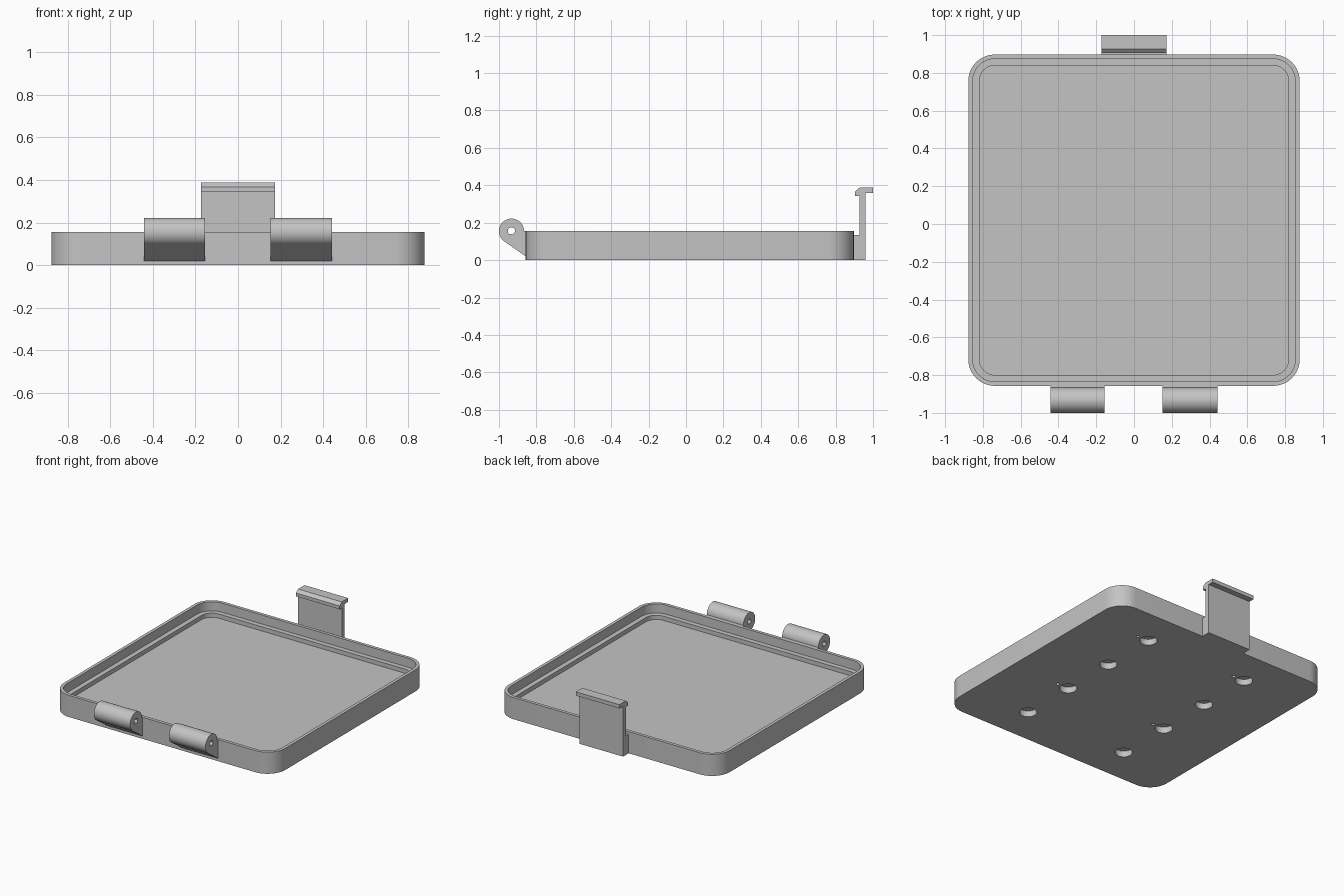
import bpy, bmesh, math

if "Cube" in bpy.data.objects:
    bpy.data.objects.remove(bpy.data.objects["Cube"], do_unlink=True)

grey = bpy.data.materials.new("plain grey")
grey.use_nodes = True
grey.diffuse_color = (0.55, 0.55, 0.55, 1)
grey.node_tree.nodes["Principled BSDF"].inputs["Base Color"].default_value = (0.55, 0.55, 0.55, 1)

TRAY_Y = 0.02        # tray centre along y
HALF = 0.877         # half width of the tray
CORNER = 0.14        # outer corner radius


def finish(name, bm, smooth=True):
    """Turn a bmesh into a shaded object."""
    bmesh.ops.recalc_face_normals(bm, faces=bm.faces)
    mesh = bpy.data.meshes.new(name)
    bm.to_mesh(mesh)
    bm.free()
    obj = bpy.data.objects.new(name, mesh)
    bpy.context.collection.objects.link(obj)
    mesh.materials.append(grey)
    if smooth:
        shade(obj)
    return obj


def shade(obj):
    bpy.ops.object.select_all(action='DESELECT')
    obj.select_set(True)
    bpy.context.view_layer.objects.active = obj
    bpy.ops.object.shade_smooth_by_angle(angle=math.radians(30))


def bridge(bm, a, b):
    for i in range(len(a)):
        j = (i + 1) % len(a)
        bm.faces.new((a[i], a[j], b[j], b[i]))


def rounded_square(bm, inset, z, steps=12):
    """Ring of vertices around a rounded square."""
    centre, radius = HALF - CORNER, CORNER - inset
    ring = []
    for quarter in range(4):
        mid = math.radians(45 + 90 * quarter)
        cx = math.copysign(centre, math.cos(mid))
        cy = math.copysign(centre, math.sin(mid)) + TRAY_Y
        for k in range(steps + 1):
            a = math.radians(90 * quarter + 90 * k / steps)
            ring.append(bm.verts.new((cx + radius * math.cos(a), cy + radius * math.sin(a), z)))
    return ring


# Tray: outer wall, rim, inner wall, ledge and floor
bm = bmesh.new()
section = [(0, 0), (0, 0.155), (0.023, 0.155), (0.023, 0.09), (0.058, 0.09), (0.058, 0.06)]
rings = [rounded_square(bm, inset, z) for inset, z in section]
for lower, upper in zip(rings, rings[1:]):
    bridge(bm, lower, upper)
bm.faces.new(rings[0])
bm.faces.new(rings[-1])
tray = finish("tray", bm, smooth=False)


# Round pockets and small release holes under the tray
def add_pocket(bm, x, y, radius, depth, sides):
    rings = []
    for z in (-0.05, depth):
        rings.append([bm.verts.new((x + radius * math.cos(math.tau * i / sides),
                                    y + radius * math.sin(math.tau * i / sides), z))
                      for i in range(sides)])
        bm.faces.new(rings[-1])
    bridge(bm, *rings)


bm = bmesh.new()
for x in (-0.405, 0.405):
    for row in range(4):
        y = TRAY_Y + 0.405 * (row - 1.5)
        add_pocket(bm, x, y, 0.057, 0.043, 32)
        if row % 2:
            add_pocket(bm, x + 0.088, y, 0.012, 0.043, 12)
cutter = finish("pocket_cutter", bm, smooth=False)
cutter.hide_render = True
cut = tray.modifiers.new("pockets", 'BOOLEAN')
cut.operation = 'DIFFERENCE'
cut.solver = 'EXACT'
cut.object = cutter
bpy.context.view_layer.objects.active = tray
tray.select_set(True)
bpy.ops.object.modifier_apply(modifier=cut.name)
bpy.data.objects.remove(cutter, do_unlink=True)
shade(tray)


# Hinge knuckles: teardrop section with a pin hole
def knuckle(name, x0, x1):
    cy, cz, radius, pin = -0.933, 0.155, 0.067, 0.02
    outline = [(-0.857, 0.02), (-0.857, cz)]
    for k in range(29):
        a = math.radians(234 * k / 28)
        outline.append((cy + radius * math.cos(a), cz + radius * math.sin(a)))
    bm = bmesh.new()
    ends = []
    for x in (x0, x1):
        outer, inner = [], []
        for y, z in outline:
            a = math.atan2(z - cz, y - cy)
            outer.append(bm.verts.new((x, y, z)))
            inner.append(bm.verts.new((x, cy + pin * math.cos(a), cz + pin * math.sin(a))))
        bridge(bm, outer, inner)
        ends.append((outer, inner))
    for first, second in zip(*ends):
        bridge(bm, first, second)
    bmesh.ops.remove_doubles(bm, verts=bm.verts, dist=0.0001)
    return finish(name, bm)


knuckle("left_hinge_knuckle", 0.152, 0.442)
knuckle("right_hinge_knuckle", -0.442, -0.155)

# Latch clip: foot, arm, chamfered hook and finger lip
profile = [(0.89, 0), (0.96, 0), (0.96, 0.36), (1.0, 0.36), (1.0, 0.387), (0.927, 0.387),
           (0.904, 0.367), (0.904, 0.343), (0.927, 0.343), (0.927, 0.135), (0.89, 0.135)]
bm = bmesh.new()
sides = [[bm.verts.new((x, y, z)) for y, z in profile] for x in (-0.173, 0.173)]
for side in sides:
    bm.faces.new(side)
bridge(bm, *sides)
finish("latch_clip", bm, smooth=False)
